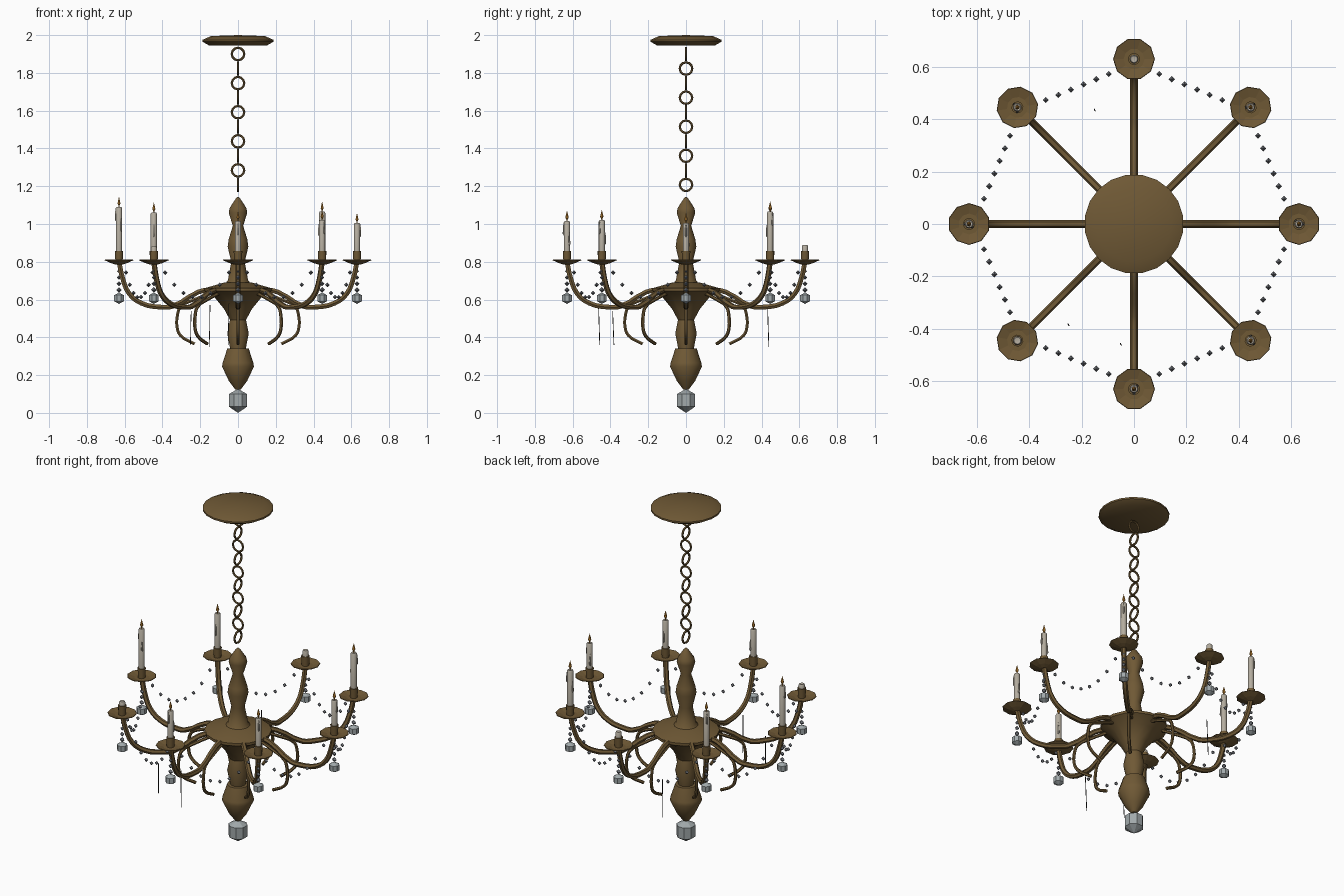
import bpy, bmesh, math
from mathutils import Vector, Matrix

if "Cube" in bpy.data.objects:
    bpy.data.objects.remove(bpy.data.objects["Cube"])


def material(name, rgb):
    m = bpy.data.materials.new(name)
    m.use_nodes = True
    m.diffuse_color = (*rgb, 1)
    m.node_tree.nodes["Principled BSDF"].inputs["Base Color"].default_value = (*rgb, 1)
    return m


BRONZE = material("aged bronze", (0.16, 0.1, 0.036))
WAX = material("candle wax", (0.46, 0.42, 0.35))
FLAME = material("flame amber", (0.5, 0.22, 0.03))
GLASS = material("crystal grey", (0.36, 0.4, 0.41))
BEAD = material("bead grey", (0.17, 0.18, 0.2))
DARK = material("dark thread", (0.03, 0.03, 0.03))


def place(name, mesh, loc=(0, 0, 0), turn=0):
    ob = bpy.data.objects.new(name, mesh)
    ob.location = loc
    ob.rotation_euler.z = turn
    bpy.context.collection.objects.link(ob)
    return ob


def finish(name, mesh, mat, smooth):
    mesh.name = name
    mesh.materials.clear()
    mesh.materials.append(mat)
    if smooth:
        ob = place(name, mesh)
        bpy.ops.object.select_all(action='DESELECT')
        ob.select_set(True)
        bpy.context.view_layer.objects.active = ob
        bpy.ops.object.shade_smooth_by_angle(angle=math.radians(40))
        bpy.data.objects.remove(ob)
    return mesh


def lathe(name, profile, sides, mat, smooth=False, phase=0.5):
    """Turned solid from (radius, height) pairs listed bottom to top."""
    bm = bmesh.new()
    rings = []
    for r, z in profile:
        ring = []
        for i in range(sides):
            a = math.tau * (i + phase) / sides
            ring.append(bm.verts.new((r * math.cos(a), r * math.sin(a), z)))
        rings.append(ring)
    for low, high in zip(rings, rings[1:]):
        for i in range(sides):
            j = (i + 1) % sides
            bm.faces.new((low[i], low[j], high[j], high[i]))
    bm.faces.new(rings[0][::-1])
    bm.faces.new(rings[-1])
    bmesh.ops.remove_doubles(bm, verts=bm.verts, dist=1e-5)
    bmesh.ops.recalc_face_normals(bm, faces=bm.faces)
    mesh = bpy.data.meshes.new(name)
    bm.to_mesh(mesh)
    bm.free()
    return finish(name, mesh, mat, smooth)


def tube(name, path, radius, mat, steps=3):
    """Round tube through the (reach, height) points, in the x-z plane."""
    cu = bpy.data.curves.new(name, 'CURVE')
    cu.dimensions = '3D'
    cu.bevel_depth = radius
    cu.bevel_resolution = 1
    cu.resolution_u = steps
    cu.use_fill_caps = True
    sp = cu.splines.new('BEZIER')
    sp.bezier_points.add(len(path) - 1)
    for p, (x, z) in zip(sp.bezier_points, path):
        p.co = (x, 0, z)
        p.handle_left_type = p.handle_right_type = 'AUTO'
    ob = place(name, cu)
    dg = bpy.context.evaluated_depsgraph_get()
    mesh = bpy.data.meshes.new_from_object(ob.evaluated_get(dg))
    bpy.data.objects.remove(ob)
    return finish(name, mesh, mat, True)


# Ceiling canopy
place("ceiling_canopy", lathe("ceiling_canopy", [
    (0.155, 1.945), (0.19, 1.965), (0.19, 1.975), (0.145, 1.995), (0, 2.0)], 20, BRONZE, True))

# Chain of alternating round links
bpy.ops.mesh.primitive_torus_add(major_segments=12, minor_segments=6,
                                 major_radius=0.033, minor_radius=0.006,
                                 rotation=(math.pi / 2, 0, 0))
first = bpy.context.object
link_mesh = first.data
link_mesh.transform(Matrix.Rotation(math.pi / 2, 4, 'X'))
bpy.data.objects.remove(first)
finish("chain_link", link_mesh, BRONZE, True)
for i in range(10):
    place("chain_link", link_mesh, (0, 0, 1.9 - 0.077 * i), (i % 2) * math.pi / 2)

# Central turned column, hub bowl and lower bulb
place("upper_column", lathe("upper_column", [
    (0.075, 0.68), (0.055, 0.70), (0.036, 0.80), (0.056, 0.88), (0.05, 0.92),
    (0.028, 0.99), (0.05, 1.06), (0.045, 1.085), (0.012, 1.135), (0, 1.145)], 16, BRONZE, True))
place("hub_bowl", lathe("hub_bowl", [
    (0.042, 0.49), (0.075, 0.55), (0.125, 0.61), (0.18, 0.645),
    (0.18, 0.66), (0.075, 0.69), (0, 0.69)], 16, BRONZE, True))
place("lower_vase", lathe("lower_vase", [
    (0.04, 0.33), (0.058, 0.42), (0.042, 0.5)], 16, BRONZE, True))
place("lower_bulb", lathe("lower_bulb", [
    (0.016, 0.125), (0.05, 0.17), (0.086, 0.245), (0.083, 0.265),
    (0.058, 0.34), (0, 0.345)], 16, BRONZE, True))
place("bottom_crystal", lathe("bottom_crystal", [
    (0, 0), (0.052, 0.033), (0.052, 0.1), (0, 0.127)], 8, GLASS))

# Shared meshes for the eight arms
arm = tube("arm", [(0.14, 0.655), (0.21, 0.64), (0.35, 0.563), (0.41, 0.56), (0.51, 0.58),
                   (0.575, 0.63), (0.61, 0.71), (0.63, 0.8)], 0.0145, BRONZE)
scroll = tube("scroll", [(0.15, 0.63), (0.23, 0.60), (0.305, 0.56), (0.32, 0.52),
                         (0.322, 0.45), (0.305, 0.41), (0.23, 0.365)], 0.009, BRONZE)
dish = lathe("drip_dish", [(0.02, 0.785), (0.045, 0.793), (0.08, 0.808),
                           (0.078, 0.811), (0.04, 0.801), (0, 0.801)], 10, BRONZE)
cup = lathe("candle_cup", [(0.02, 0.797), (0.023, 0.857), (0, 0.857)], 10, BRONZE, True)
flame = lathe("flame", [(0.002, 0), (0.004, 0.012), (0.009, 0.022),
                        (0.006, 0.035), (0, 0.058)], 6, FLAME)
drip = lathe("wax_drip", [(0, -0.07), (0.006, -0.062), (0.004, -0.02), (0, 0)], 6, WAX, True)
bead = lathe("bead", [(0, -0.012), (0.012, 0), (0, 0.012)], 4, BEAD, phase=0)
drop = lathe("drop_crystal", [(0, -0.03), (0.028, -0.016), (0.028, 0.016), (0, 0.03)], 8, GLASS)

# Candle top heights, anticlockwise from +x; two are burnt-out stubs
tops = [1.005, 1.065, 0.89, 1.06, 1.09, 0.88, 1.015, 1.02]
STUB = 0.95


def around(radius, step):
    a = math.tau * step / 8
    return Vector((radius * math.cos(a), radius * math.sin(a), 0))


for i, top in enumerate(tops):
    turn = math.tau * i / 8
    spot = around(0.63, i)
    place("arm", arm, turn=turn)
    place("scroll", scroll, turn=turn)
    place("drip_dish", dish, spot, turn)
    place("candle_cup", cup, spot, turn)
    place("candle", lathe("candle", [(0.017, 0.84), (0.017, top - 0.006), (0.013, top),
                                     (0, top - 0.003)], 10, WAX, True), spot, turn)
    if top > STUB:
        place("flame", flame, spot + Vector((0, 0, top - 0.003)))
        for k, fall in enumerate((0.005, 0.06)):
            side = around(0.017, i + 3 * k)
            place("wax_drip", drip, spot + side + Vector((0, 0, top - fall)))

    # Hanging beads with a crystal drop
    for k in range(4):
        b = place("hanging_bead", bead, spot + Vector((0, 0, 0.75 - 0.033 * k)))
        b.scale = [0.8 + 0.15 * k] * 3
    place("drop_crystal", drop, spot + Vector((0, 0, 0.607)), turn)

    # Sagging bead garland to the next arm
    start, end = around(0.613, i), around(0.613, i + 1)
    for k in range(1, 9):
        t = k / 9
        p = start.lerp(end, t)
        p.z = 0.61 + 0.22 * (2 * t - 1) ** 2
        place("garland_bead", bead, p)

# Loose threads hanging below
for x, y, low, high in [(-0.25, -0.385, 0.36, 0.54), (-0.05, -0.46, 0.36, 0.58),
                        (-0.15, 0.435, 0.35, 0.57)]:
    place("loose_thread", tube("loose_thread", [(-0.004, high), (0.004, low)], 0.002, DARK, 1),
          (x, y, 0), math.radians(120))
